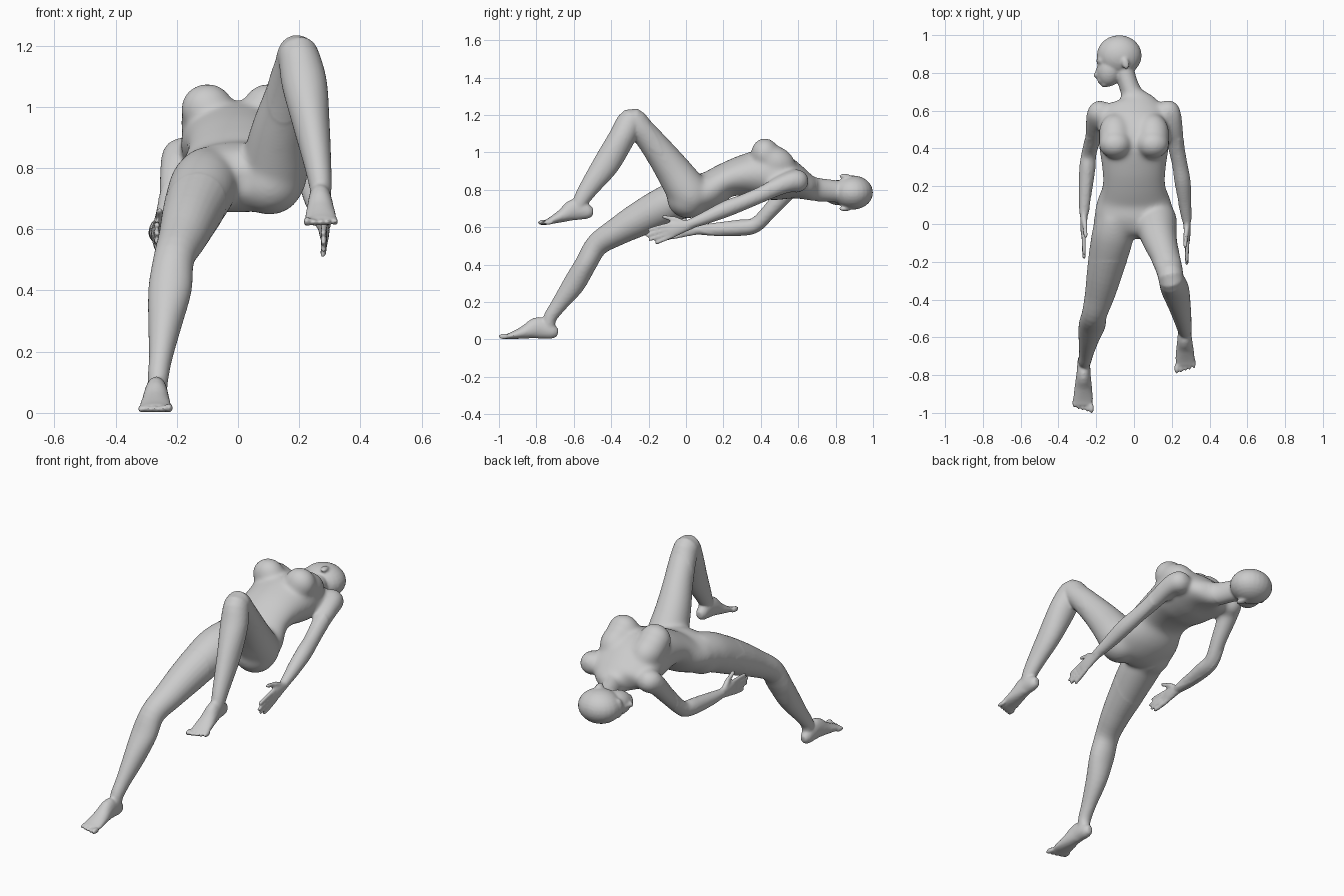
import bpy, bmesh
from mathutils import Vector, Matrix
from math import sin, cos, pi

bm = bmesh.new()
X = Vector((1, 0, 0))


def spline(pts, steps=4):
    """Catmull-Rom through tuples of any length."""
    out = []
    for i in range(len(pts) - 1):
        a, b, c, d = (pts[max(i - 1, 0)], pts[i], pts[i + 1], pts[min(i + 2, len(pts) - 1)])
        for s in range(steps):
            t = s / steps
            out.append([0.5 * (2 * q + (r - p) * t + (2 * p - 5 * q + 4 * r - w) * t * t
                               + (3 * q - p - 3 * r + w) * t ** 3)
                        for p, q, r, w in zip(a, b, c, d)])
    return out + [list(pts[-1])]


def loft(sections, n=24):
    """Closed tube through (x, y, z, side radius, other radius)."""
    secs = spline([s if len(s) == 5 else (*s, s[3]) for s in sections])
    pos = [Vector(s[:3]) for s in secs]
    rings = []
    for i, s in enumerate(secs):
        tan = (pos[min(i + 1, len(pos) - 1)] - pos[max(i - 1, 0)]).normalized()
        u = (X - tan * X.dot(tan)).normalized()
        v = tan.cross(u)
        rings.append([bm.verts.new(pos[i] + u * s[3] * cos(2 * pi * k / n)
                                   + v * s[4] * sin(2 * pi * k / n)) for k in range(n)])
    for a, b in zip(rings, rings[1:]):
        for k in range(n):
            bm.faces.new((a[k], a[(k + 1) % n], b[(k + 1) % n], b[k]))
    bm.faces.new(rings[0][::-1])
    bm.faces.new(rings[-1])


def ball(c, r, tilt=0, axis='Z'):
    m = Matrix.Translation(c) @ Matrix.Rotation(tilt, 4, axis) @ Matrix.Diagonal((*r, 1))
    bmesh.ops.create_uvsphere(bm, u_segments=24, v_segments=14, radius=1, matrix=m)


def finger(a, b, r):
    a, b = Vector(a), Vector(b)
    loft([(*a, r), (*a.lerp(b, .5), r), (*a.lerp(b, .93), r * .85), (*b, r * .4)], 12)


def hand(wrist, direction, sx):
    w, d = Vector(wrist), Vector(direction).normalized()
    up = (Vector((0, 0, 1)) - d * d.z).normalized()
    at = lambda along, high, out=0: w + d * along + up * high + X * sx * out
    loft([(*at(-.02, 0), .022, .025), (*at(.03, 0), .019, .033), (*at(.08, 0), .016, .041),
          (*at(.115, -.002), .012, .038)])
    for i, length in enumerate((.22, .24, .23, .2)):
        h = .031 - .021 * i
        finger(at(.09, h), at(length, h * 1.25 - .006, -.008), .0115)
    finger(at(.02, .015), at(.075, .06, -.01), .015)
    finger(at(.065, .05, -.008), at(.125, .082, -.014), .012)


def foot(x, heel_y, sole, k, drop, sx):
    prof = [(0, .036, .017, .02), (.03, .042, .032, .04), (.1, .062, .037, .058),
            (.17, .039, .046, .036), (.23, .022, .053, .02), (.262, .016, .049, .013)]
    loft([(x + sx * .02 * d, heel_y - d * k, sole + z - drop * d, a, b) for d, z, a, b in prof])
    for i in range(5):
        d = .278 - .007 * i
        r = .016 if i == 0 else .0125
        ball((x + sx * (-.04 + .023 * i), heel_y - d * k, sole + r - drop * d), (r * .8, .03, r))


# torso and neck
loft([(0, -.075, .755, .06, .045), (0, -.03, .76, .15, .095), (0, .04, .768, .207, .115),
      (0, .12, .79, .197, .107), (0, .2, .845, .168, .092), (0, .3, .875, .17, .109),
      (0, .42, .883, .187, .136), (0, .52, .862, .187, .122), (0, .59, .839, .18, .092),
      (0, .645, .815, .125, .07), (-.01, .685, .803, .064, .064),
      (-.03, .74, .797, .052, .061), (-.06, .83, .79, .055, .058)])

# breasts with upper slope, buttocks
for s in (-1, 1):
    ball((s * .1, .422, .993), (.088, .076, .084))
    ball((s * .1, .475, .95), (.088, .115, .085), -.4, 'X')
    ball((s * .103, .01, .752), (.112, .112, .106))

# head: cranium, jaw, nose, lips, chin, cheeks, ears
ball((-.078, .892, .785), (.119, .108, .091))
ball((-.125, .82, .785), (.071, .095, .068), -.3)
ball((-.173, .865, .785), (.026, .03, .055))
ball((-.187, .812, .785), (.017, .045, .013), -.35)
ball((-.201, .788, .785), (.015, .012, .016))
ball((-.175, .762, .785), (.019, .022, .03))
ball((-.155, .742, .785), (.022, .02, .03))
for s in (-1, 1):
    ball((-.15, .805, .785 + s * .034), (.026, .036, .024))
    ball((-.045, .85, .785 + s * .088), (.02, .033, .012), .25)

# near arm, almost straight
ball((.18, .592, .847), (.067, .066, .064))
loft([(.188, .61, .853, .052), (.195, .575, .847, .057), (.208, .51, .825, .052),
      (.222, .41, .778, .045), (.241, .315, .737, .042), (.256, .22, .70, .044),
      (.27, .1, .648, .034), (.28, .015, .615, .025)])
hand((.28, .015, .612), (.03, -1, -.28), 1)

# far arm, elbow bent
ball((-.18, .59, .838), (.067, .066, .064))
loft([(-.188, .605, .85, .052), (-.195, .58, .835, .057), (-.206, .525, .775, .052),
      (-.217, .45, .69, .044), (-.237, .372, .612, .041), (-.246, .29, .597, .044),
      (-.258, .15, .588, .035), (-.265, .055, .587, .025)])
hand((-.265, .055, .587), (-.03, -1, -.03), -1)

# raised leg
loft([(.1, .06, .735, .09, .09), (.115, .02, .775, .112, .112), (.132, -.07, .905, .096, .096),
      (.163, -.165, 1.035, .078, .077), (.188, -.245, 1.13, .07, .068),
      (.197, -.292, 1.165, .067, .072), (.217, -.345, 1.075, .074, .071),
      (.24, -.425, .94, .06, .071), (.26, -.515, .815, .045, .053),
      (.27, -.565, .735, .036, .041), (.27, -.575, .68, .03, .035)])
foot(.266, -.497, .645, .96, .13, 1)

# extended leg
loft([(-.1, .05, .775, .09, .1), (-.113, -.06, .74, .112, .107), (-.152, -.24, .648, .096, .093),
      (-.18, -.37, .575, .08, .075), (-.209, -.475, .505, .067, .062),
      (-.222, -.535, .405, .071, .058), (-.238, -.6, .295, .056, .059),
      (-.252, -.68, .185, .039, .043), (-.261, -.727, .115, .034, .036),
      (-.262, -.735, .06, .029, .034)])
foot(-.265, -.685, .0, 1.04, 0, -1)

# fuse the parts into one smooth skin
bmesh.ops.recalc_face_normals(bm, faces=bm.faces[:])
mesh = bpy.data.meshes.new("reclining_figure")
bm.to_mesh(mesh)
bm.free()
body = bpy.data.objects.new("reclining_figure", mesh)
bpy.context.collection.objects.link(body)
bpy.context.view_layer.objects.active = body
body.select_set(True)
remesh = body.modifiers.new("fuse", 'REMESH')
remesh.mode = 'VOXEL'
remesh.voxel_size = .007
bpy.ops.object.modifier_apply(modifier="fuse")

# blend trunk and shoulders strongly, fingers, toes and face gently
trunk = body.vertex_groups.new(name="trunk")
trunk.add([v.index for v in body.data.vertices
           if -.2 < v.co.y < .7 and (abs(v.co.x) < .235 or v.co.y > .45)], 1, 'REPLACE')
for name, group, count in (("soften", "", 6), ("blend", "trunk", 60)):
    smooth = body.modifiers.new(name, 'SMOOTH')
    smooth.factor = .5
    smooth.iterations = count
    smooth.vertex_group = group
    bpy.ops.object.modifier_apply(modifier=name)
bpy.ops.object.shade_smooth()
